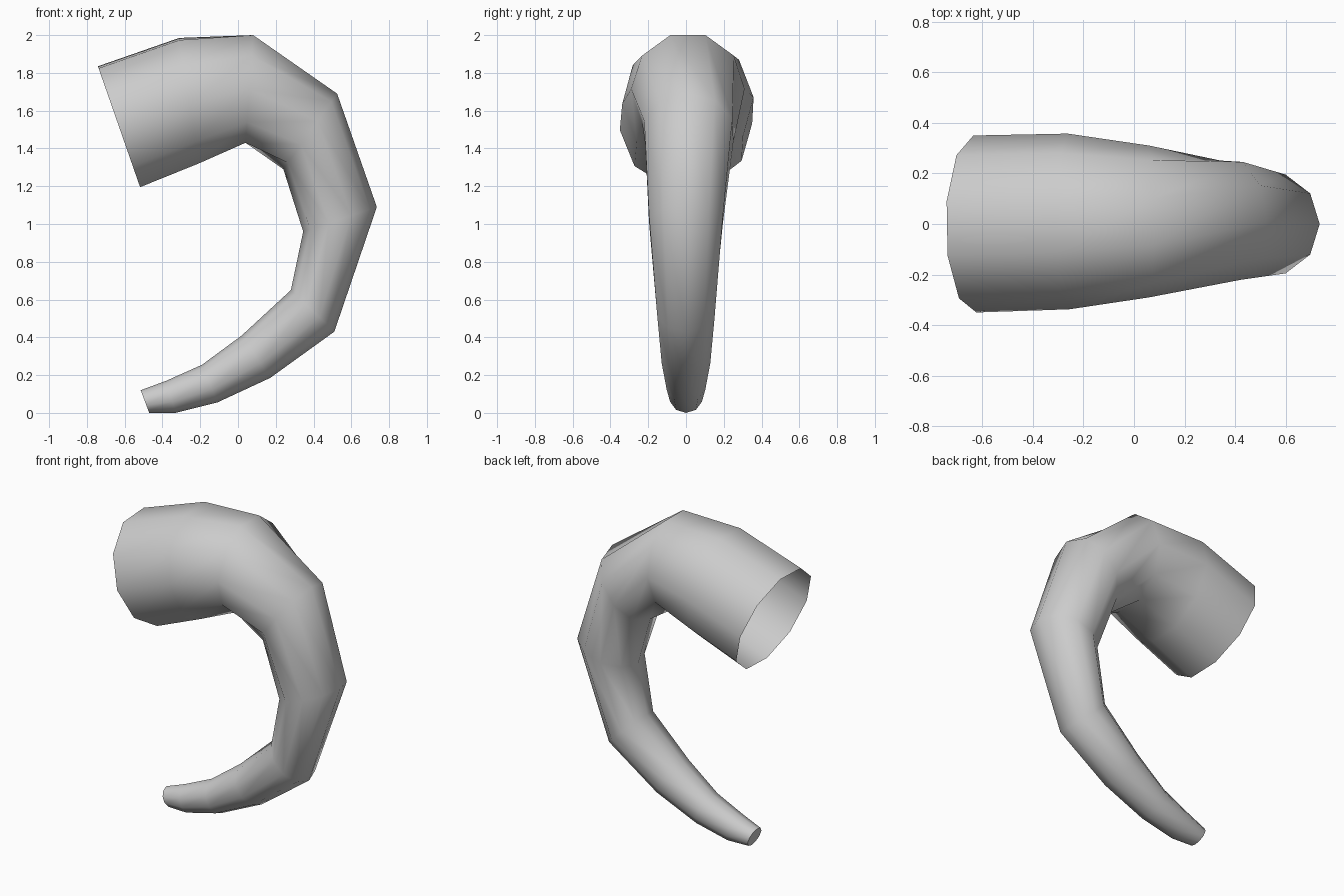
import bpy, bmesh
from math import cos, sin, radians
from mathutils import Vector

if "Cube" in bpy.data.objects:
    bpy.data.objects.remove(bpy.data.objects["Cube"])

SIDES = 10
# cross-sections: outer (x, z), inner (x, z), y shift, twist in degrees
RINGS = [
    (-0.74, 1.83, -0.52, 1.20, 0.00, -3),
    (-0.31, 1.98, -0.21, 1.325, 0.01, -3),
    (0.08, 2.00, 0.04, 1.43, 0.01, 0),
    (0.525, 1.69, 0.24, 1.29, 0.015, 16),
    (0.735, 1.09, 0.345, 0.96, 0.00, 18),
    (0.51, 0.43, 0.28, 0.65, 0.00, 18),
    (0.17, 0.185, 0.02, 0.41, 0.00, 18),
    (-0.11, 0.055, -0.19, 0.255, 0.00, 18),
    (-0.33, 0.00, -0.38, 0.17, 0.00, 18),
    (-0.47, 0.00, -0.515, 0.12, 0.00, 18),
]

# Curved tapering horn, lofted from ten-sided rings
bm = bmesh.new()
loops = []
for ox, oz, ix, iz, dy, twist in RINGS:
    outer, inner = Vector((ox, dy, oz)), Vector((ix, dy, iz))
    centre = (outer + inner) / 2
    out = (outer - inner).normalized()
    r = (outer - inner).length / 2
    if twist < 10:                      # flat-topped rings
        r /= cos(radians(18))
    ring = []
    for k in range(SIDES):
        a = radians(18 + twist + 36 * k)
        ring.append(bm.verts.new(centre + out * r * cos(a) + Vector((0, r * sin(a), 0))))
    loops.append(ring)

for a, b in zip(loops, loops[1:]):
    for k in range(SIDES):
        n = (k + 1) % SIDES
        bm.faces.new((a[k], a[n], b[n], b[k]))
bm.faces.new(loops[-1])                 # closed tip, wide end stays open
bmesh.ops.recalc_face_normals(bm, faces=bm.faces)

mesh = bpy.data.meshes.new("horn")
bm.to_mesh(mesh)
bm.free()
horn = bpy.data.objects.new("horn", mesh)
bpy.context.collection.objects.link(horn)
bpy.context.view_layer.objects.active = horn
horn.select_set(True)
bpy.ops.object.shade_smooth_by_angle(angle=radians(60))
